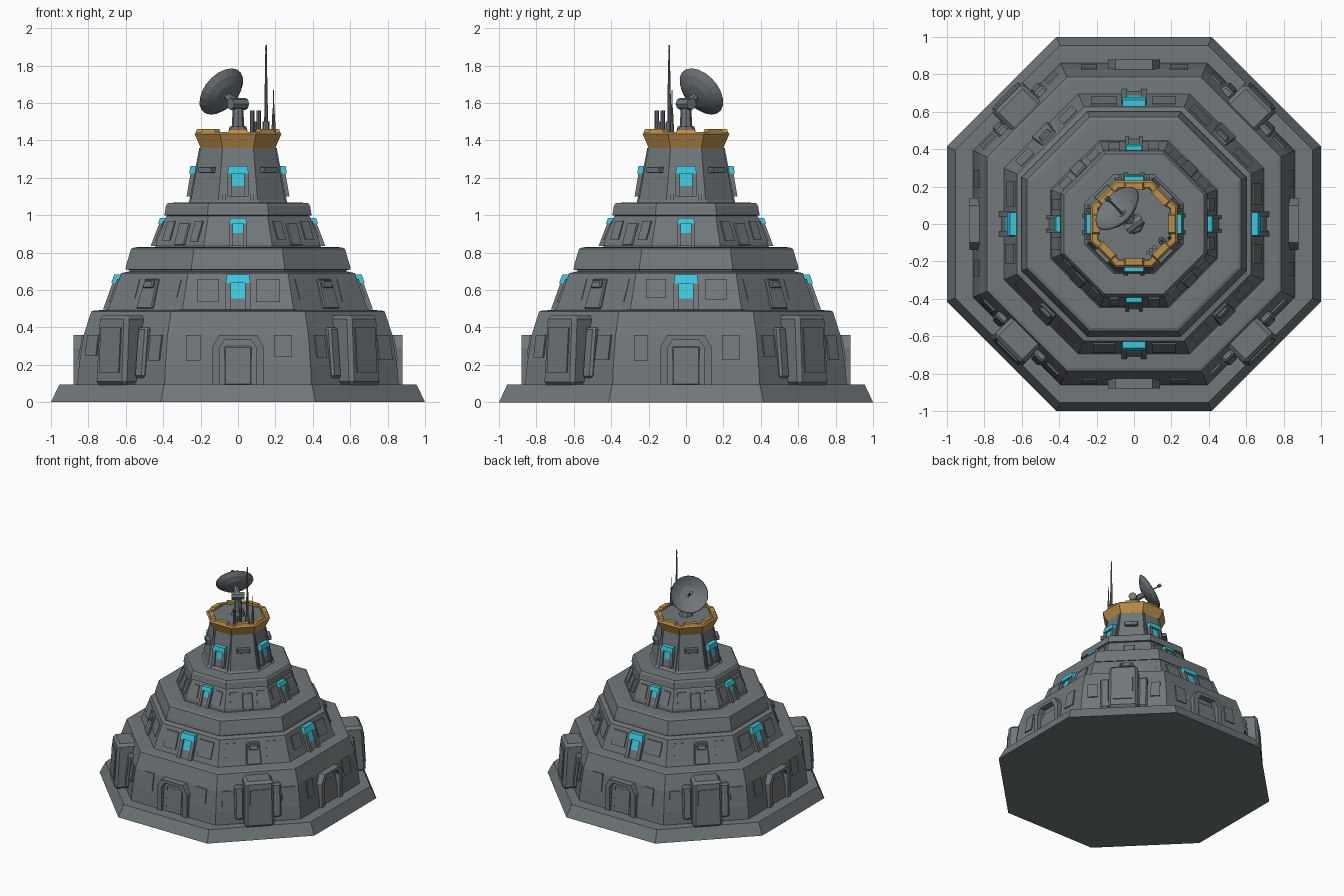
import bpy, bmesh, math, random
from mathutils import Vector, Matrix

if "Cube" in bpy.data.objects:
    bpy.data.objects.remove(bpy.data.objects["Cube"])

random.seed(4)

def material(name, rgb):
    m = bpy.data.materials.new(name)
    m.diffuse_color = (*rgb, 1)
    m.use_nodes = True
    m.node_tree.nodes["Principled BSDF"].inputs["Base Color"].default_value = m.diffuse_color
    return m

GREY = material("steel grey", (0.165, 0.185, 0.195))
GOLD = material("ochre gold", (0.50, 0.28, 0.065))
CYAN = material("cyan glow", (0.045, 0.57, 0.72))
CARD = [0, 90, 180, 270]
DIAG = [45, 135, 225, 315]
ALL8 = CARD + DIAG


def finish(bm, name, mat, bevel=0.0, smooth=False):
    bmesh.ops.recalc_face_normals(bm, faces=bm.faces)
    me = bpy.data.meshes.new(name)
    bm.to_mesh(me)
    bm.free()
    me.materials.append(mat)
    ob = bpy.data.objects.new(name, me)
    bpy.context.collection.objects.link(ob)
    if bevel:
        b = ob.modifiers.new("bevel", 'BEVEL')
        b.width, b.segments, b.limit_method = bevel, 1, 'ANGLE'
    if smooth:
        for p in me.polygons:
            p.use_smooth = True
    return ob


def tier(name, profile, mat=GREY, diag=1.0, closed=False):
    """Octagonal lathe; profile is (apothem, z), diag scales the diagonal sides."""
    bm = bmesh.new()
    rings = []
    for a, z in profile:
        c = a * (math.sqrt(2) * diag - 1)      # half length of a cardinal side
        pts = [(a, -c), (a, c), (c, a), (-c, a), (-a, c), (-a, -c), (-c, -a), (c, -a)]
        rings.append([bm.verts.new((x, y, z)) for x, y in pts])
    pairs = list(zip(rings, rings[1:])) + ([(rings[-1], rings[0])] if closed else [])
    for lo, hi in pairs:
        for i in range(8):
            j = (i + 1) % 8
            bm.faces.new((lo[i], lo[j], hi[j], hi[i]))
    if not closed:
        bm.faces.new(rings[0])
        bm.faces.new(rings[-1])
    return finish(bm, name, mat)


def prism(bm, angle, outline, ri, ro, slope=0.0):
    """Extrude a (tangent, z) outline from radius ri to ro on the side facing angle;
    the outer face leans inward by slope per unit of height."""
    rot = Matrix.Rotation(math.radians(angle), 4, 'Z')
    z0 = min(z for _, z in outline)
    inner = [bm.verts.new(rot @ Vector((t, -ri, z))) for t, z in outline]
    outer = [bm.verts.new(rot @ Vector((t, -(ro - slope * (z - z0)), z))) for t, z in outline]
    n = len(outline)
    bm.faces.new(inner)
    bm.faces.new(outer)
    for i in range(n):
        j = (i + 1) % n
        bm.faces.new((inner[i], inner[j], outer[j], outer[i]))


def rect(w, z0, z1, off=0.0, wt=None):
    wt = w if wt is None else wt
    return [(off - w, z0), (off + w, z0), (off + wt, z1), (off - wt, z1)]


def repeat(name, angles, parts, mat=GREY, bevel=0.0):
    """parts: (outline, ri, ro, slope), placed at every angle."""
    bm = bmesh.new()
    for a in angles:
        for p in parts:
            prism(bm, a, *p)
    return finish(bm, name, mat, bevel)


def rod(bm, p, q, r0, r1, n=8):
    p, q = Vector(p), Vector(q)
    d = q - p
    m = Matrix.Translation((p + q) / 2) @ d.to_track_quat('Z', 'Y').to_matrix().to_4x4()
    bmesh.ops.create_cone(bm, cap_ends=True, segments=n, radius1=r0, radius2=r1,
                          depth=d.length, matrix=m)


# stepped octagonal body
tier("base_plinth", [(1.0, 0), (0.955, 0.095)])
tier("lower_tier", [(0.86, 0.09), (0.85, 0.2), (0.825, 0.36), (0.785, 0.485), (0.77, 0.49),
                    (0.70, 0.495)], diag=1.03)
tier("second_tier", [(0.70, 0.48), (0.685, 0.52), (0.625, 0.69), (0.58, 0.70), (0.58, 0.72)],
     diag=1.01)
tier("second_rim", [(0.57, 0.705), (0.602, 0.71), (0.597, 0.735), (0.572, 0.82), (0.555, 0.828),
                    (0.52, 0.83)])
tier("third_tier", [(0.46, 0.82), (0.44, 0.835), (0.435, 0.86), (0.385, 0.99), (0.37, 1.01)])
tier("third_rim", [(0.37, 0.995), (0.394, 1.0), (0.385, 1.05), (0.375, 1.065), (0.34, 1.067)])
tier("upper_tower", [(0.27, 1.06), (0.252, 1.08), (0.222, 1.24), (0.198, 1.37)])

# gold crown with raised blocks, and the roof deck inside it
tier("gold_crown", [(0.19, 1.355), (0.20, 1.36), (0.232, 1.435), (0.222, 1.445), (0.195, 1.445),
                    (0.185, 1.40)], GOLD, closed=True)
repeat("crown_blocks", ALL8, [(rect(0.055, 1.44, 1.46, 0, 0.045), 0.185, 0.226, 0.3)], GOLD)
tier("roof_deck", [(0.192, 1.36), (0.192, 1.437)])

# arched doorways on the four straight sides
half = [(0.14, 0.09), (0.14, 0.29), (0.10, 0.36)]
inner = [(0.068, 0.335), (0.098, 0.29), (0.098, 0.09)]
repeat("doorway_frame_right", CARD, [(half + [(0, 0.36), (0, 0.335)] + inner, 0.78, 0.88, 0)])
repeat("doorway_frame_left", CARD,
       [([(-x, z) for x, z in half + [(0, 0.36), (0, 0.335)] + inner], 0.78, 0.88, 0)])
repeat("door_panel", CARD, [(rect(0.075, 0.09, 0.30), 0.8, 0.863, 0.1)], bevel=0.008)

# large buttresses with side wings on the diagonal sides
repeat("buttress", DIAG, [(rect(0.115, 0.09, 0.465, 0, 0.11), 0.74, 0.975, 0.06)], bevel=0.02)
repeat("buttress_wings", DIAG,
       [(rect(0.035, 0.13, 0.40, s * 0.145), 0.74, 0.90, 0.10) for s in (-1, 1)], bevel=0.012)
repeat("buttress_plate", DIAG, [(rect(0.075, 0.16, 0.40), 0.90, 0.978, 0.06)])


def window_set(prefix, w, z0, z1, zt, r, slope):
    """Side posts and sill from z0, glowing pane from z1, glowing hood up to zt."""
    t = w * 0.22
    h = (zt - z1) * 0.36
    repeat(prefix + "_window_posts", CARD,
           [(rect(t, z0, zt - h, s * (w - t)), r - 0.15, r + 0.025, slope) for s in (-1, 1)]
           + [(rect(w, z0, z1), r - 0.15, r + 0.012, slope)])
    repeat(prefix + "_window_pane", CARD,
           [(rect(w - 2 * t, z1, zt - h), r - 0.15, r + 0.012 - slope * (z1 - z0), slope)], CYAN)
    repeat(prefix + "_window_hood", CARD,
           [(rect(w, zt - h, zt, 0, w * 0.92), r - 0.15,
             r + 0.032 - slope * (zt - h - z0), slope)], CYAN)


window_set("second", 0.066, 0.495, 0.555, 0.682, 0.697, 0.36)
window_set("third", 0.046, 0.835, 0.905, 0.985, 0.442, 0.38)
window_set("tower", 0.056, 1.10, 1.155, 1.262, 0.25, 0.17)

# vents and ledges on the diagonal sides
repeat("second_vents", DIAG,
       [(rect(0.06, 0.50, 0.66, 0, 0.05), 0.55, 0.715, 0.36),
        (rect(0.035, 0.61, 0.65), 0.55, 0.69, 0.3)], bevel=0.006)
repeat("third_vents", DIAG, [(rect(0.04, 0.84, 0.96), 0.3, 0.45, 0.36)], bevel=0.005)
repeat("tower_ledges", DIAG, [(rect(0.05, 1.225, 1.258), 0.15, 0.252, 0)], bevel=0.004)
repeat("tower_corner_ribs", CARD,
       [(rect(0.008, 1.07, 1.36, s * 0.075, 0.006), 0.15, 0.262, 0.19) for s in (-1, 1)])

# weathered armour panels, thin plates scattered over the sloping walls
bm = bmesh.new()
for a in ALL8:
    for s in (-1, 1):
        for z0, z1, r, sl, lo, hi in ((0.22, 0.36, 0.852, 0.16, 0.19, 0.29),
                                      (0.53, 0.66, 0.688, 0.36, 0.09, 0.23),
                                      (0.86, 0.97, 0.439, 0.39, 0.07, 0.14)):
            w = (hi - lo) / 2 * random.uniform(0.7, 1)
            zb = z0 + random.uniform(0, 0.03)
            k = 1.03 if (a in DIAG and z0 < 0.3) else 1.0
            prism(bm, a, rect(w, zb, z1, s * (lo + hi) / 2), r - 0.1,
                  r * k + 0.004 - sl * (zb - z0), sl)
finish(bm, "armour_panels", GREY)

# dish pedestal
bm = bmesh.new()
rod(bm, (0, 0, 1.43), (0, 0, 1.475), 0.055, 0.045)
rod(bm, (0, 0, 1.47), (0, 0, 1.57), 0.034, 0.028)
rod(bm, (-0.04, -0.03, 1.595), (0.04, 0.03, 1.595), 0.032, 0.032)
N = Vector((-0.6, 0.6, 0.53)).normalized()
C = Vector((-0.082, 0.075, 1.655))
rod(bm, (0, 0, 1.59), C - N * 0.03, 0.028, 0.02)
finish(bm, "dish_pedestal", GREY)

# hollow dish, a shallow bowl with thickness
bm = bmesh.new()
R, seg = 0.146, 20
prof = [(0.02, -0.045), (0.07, -0.036), (0.115, -0.015), (R, 0.012), (R - 0.004, 0.016),
        (0.11, -0.005), (0.07, -0.024), (0.02, -0.032)]
M = Matrix.Translation(C) @ N.to_track_quat('Z', 'Y').to_matrix().to_4x4()
rings = [[bm.verts.new(M @ Vector((r * math.cos(2 * math.pi * i / seg),
                                   r * math.sin(2 * math.pi * i / seg), h)))
          for i in range(seg)] for r, h in prof]
for lo, hi in zip(rings, rings[1:]):
    for i in range(seg):
        j = (i + 1) % seg
        bm.faces.new((lo[i], lo[j], hi[j], hi[i]))
bm.faces.new(rings[0])
bm.faces.new(rings[-1])
finish(bm, "dish_bowl", GREY)

# dish feed horn
bm = bmesh.new()
rod(bm, C - N * 0.035, C + N * 0.09, 0.007, 0.005)
rod(bm, C + N * 0.085, C + N * 0.11, 0.013, 0.013)
finish(bm, "dish_feed", GREY)

# antennas and roof pipes
bm = bmesh.new()
rod(bm, (0.15, -0.09, 1.43), (0.15, -0.09, 1.50), 0.02, 0.018)
rod(bm, (0.15, -0.09, 1.49), (0.15, -0.09, 1.70), 0.010, 0.008)
rod(bm, (0.15, -0.09, 1.70), (0.15, -0.09, 1.88), 0.007, 0.004)
rod(bm, (0.19, -0.075, 1.43), (0.19, -0.075, 1.54), 0.011, 0.008)
rod(bm, (0.19, -0.075, 1.54), (0.19, -0.075, 1.67), 0.005, 0.002)
for x, y, z in ((0.075, -0.155, 1.56), (0.11, -0.125, 1.56), (0.09, -0.14, 1.50)):
    rod(bm, (x, y, 1.43), (x, y, z), 0.012, 0.012)
finish(bm, "antennas", GREY)
bm = bmesh.new()
rod(bm, (0.15, -0.09, 1.875), (0.15, -0.09, 1.91), 0.005, 0.004)
finish(bm, "antenna_tip", CYAN)
